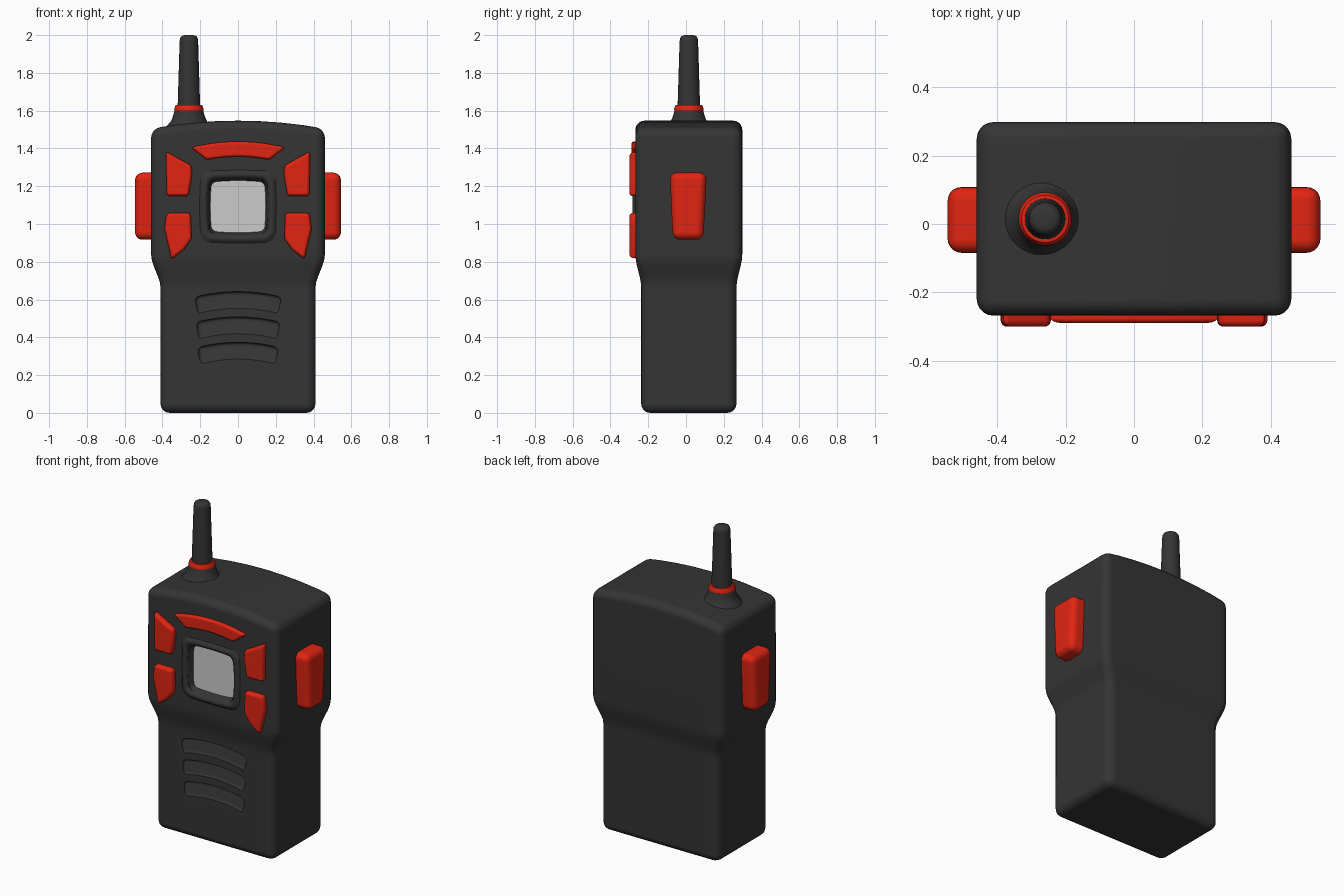
import bpy, bmesh, math

if "Cube" in bpy.data.objects:
    bpy.data.objects.remove(bpy.data.objects["Cube"])

def material(name, rgb):
    m = bpy.data.materials.new(name)
    m.diffuse_color = (*rgb, 1)
    m.use_nodes = True
    m.node_tree.nodes["Principled BSDF"].inputs["Base Color"].default_value = m.diffuse_color
    return m

DARK = material("dark_plastic", (0.035, 0.035, 0.035))
RED = material("red_plastic", (0.75, 0.018, 0.006))

def make(name, bm, mat=None):
    bmesh.ops.recalc_face_normals(bm, faces=bm.faces)
    me = bpy.data.meshes.new(name)
    bm.to_mesh(me)
    bm.free()
    ob = bpy.data.objects.new(name, me)
    bpy.context.collection.objects.link(ob)
    if mat:
        me.materials.append(mat)
    return ob

def bevel(ob, width, segments=4, angle=40):
    b = ob.modifiers.new("round", 'BEVEL')
    b.width, b.segments = width, segments
    b.limit_method, b.angle_limit = 'ANGLE', math.radians(angle)

def finish(ob, angle=40):
    # bake modifiers, then smooth
    dg = bpy.context.evaluated_depsgraph_get()
    me = bpy.data.meshes.new_from_object(ob.evaluated_get(dg))
    ob.modifiers.clear()
    ob.data = me
    bpy.ops.object.select_all(action='DESELECT')
    ob.select_set(True)
    bpy.context.view_layer.objects.active = ob
    bpy.ops.object.shade_smooth_by_angle(angle=math.radians(angle))
    w = ob.modifiers.new("normals", 'WEIGHTED_NORMAL')
    w.keep_sharp = True

def slab(name, outline, y0, y1, width, mat=None, segments=4):
    # x-z outline extruded from y0 (front) to y1
    bm = bmesh.new()
    a = [bm.verts.new((x, y0, z)) for x, z in outline]
    b = [bm.verts.new((x, y1, z)) for x, z in outline]
    bm.faces.new(a)
    bm.faces.new(b)
    n = len(a)
    for i in range(n):
        bm.faces.new((a[i], a[(i + 1) % n], b[(i + 1) % n], b[i]))
    ob = make(name, bm, mat)
    bevel(ob, width, segments)
    return ob

def mirror(ob, axis):
    m = ob.modifiers.new("mirror", 'MIRROR')
    m.use_axis = [i == axis for i in range(3)]

def lathe(name, profile, centre, mat, n=40):
    bm = bmesh.new()
    rings = [[bm.verts.new((centre[0] + r * math.cos(2 * math.pi * i / n),
                            centre[1] + r * math.sin(2 * math.pi * i / n), z))
              for i in range(n)] for r, z in profile]
    for p, q in zip(rings, rings[1:]):
        for i in range(n):
            bm.faces.new((p[i], p[(i + 1) % n], q[(i + 1) % n], q[i]))
    bm.faces.new(rings[0])
    bm.faces.new(rings[-1])
    finish(make(name, bm, mat))

def barrel(hw, hh, r, cz, bulge=0.012, n=6, side=6):
    # rounded rectangle with gently bowed sides
    pts = []
    for k, (sx, sz) in enumerate(((1, 1), (-1, 1), (-1, -1), (1, -1))):
        for i in range(n + 1):
            t = math.pi / 2 * (k + i / n)
            pts.append((sx * (hw - r) + r * math.cos(t), sz * (hh - r) + r * math.sin(t)))
        end, nx = pts[-1], ((-1, 1), (-1, -1), (1, -1), (1, 1))[k]
        t = math.pi / 2 * (k + 1)
        start = (nx[0] * (hw - r) + r * math.cos(t), nx[1] * (hh - r) + r * math.sin(t))
        for i in range(1, side):
            f = i / side
            pts.append((end[0] + (start[0] - end[0]) * f, end[1] + (start[1] - end[1]) * f))
    return [(x * (1 + bulge / hw * (1 - (z / hh) ** 2)),
             cz + z * (1 + bulge / hh * (1 - (x / hw) ** 2))) for x, z in pts]

# Body: sliced box, widened above the shoulder, with an arched top
CY = 0.015
bm = bmesh.new()
bmesh.ops.create_cube(bm, size=2)
def cut(co, no):
    bmesh.ops.bisect_plane(bm, geom=bm.verts[:] + bm.edges[:] + bm.faces[:],
                           plane_co=co, plane_no=no)
for x in (-0.75, -0.5, -0.25, 0, 0.25, 0.5, 0.75):
    cut((x, 0, 0), (1, 0, 0))
for z in (0.66, 0.69, 0.72, 0.75, 0.78, 0.81, 0.84):
    cut((0, 0, z / 0.75 - 1), (0, 0, 1))
for v in bm.verts:
    z = (v.co.z + 1) * 0.75
    t = min(max((z - 0.66) / 0.18, 0), 1)
    t = t * t * (3 - 2 * t)
    if z > 1.4:
        z = 1.505 + 0.042 * (1 - v.co.x ** 2)
    v.co = (v.co.x * (0.41 + 0.05 * t), CY + v.co.y * (0.252 + 0.031 * t), z)
body = make("body", bm, DARK)
bevel(body, 0.048, 5, 60)

# Cutters: screen pocket and three louvre grooves
SZ = 1.092
cutters = [slab("pocket_cutter", barrel(0.148, 0.142, 0.03, SZ), -0.4, -0.222, 0.002, segments=1)]
for top, hw in ((0.642, 0.228), (0.508, 0.221), (0.374, 0.213)):
    arch = [(hw * i / 8, top - 0.028 * (i / 8) ** 2) for i in range(-8, 9)]
    low = [(hw * 0.95 * i / 8, top - 0.095 - 0.028 * (i / 8) ** 2) for i in range(8, -9, -1)]
    g = slab("groove_cutter", arch + low, -0.3, -0.2, 0.022)
    for v in g.data.vertices:
        if v.co.y > -0.25:
            v.co.y = -0.208 if v.co.z > top - 0.06 else -0.232
    cutters.append(g)
for c in cutters:
    c.hide_render = True
    m = body.modifiers.new("cut", 'BOOLEAN')
    m.operation, m.solver, m.object = 'DIFFERENCE', 'EXACT', c
finish(body)
for c in cutters:
    bpy.data.objects.remove(c)

# Soft raised bezel around the screen
bm = bmesh.new()
loops = []
for hw, y, r in ((0.205, -0.262, 0.05), (0.192, -0.270, 0.045), (0.184, -0.279, 0.042),
                 (0.174, -0.283, 0.04), (0.163, -0.281, 0.036), (0.154, -0.272, 0.032),
                 (0.146, -0.255, 0.028), (0.136, -0.224, 0.024)):
    loops.append([bm.verts.new((x, y, z)) for x, z in barrel(hw, hw - 0.01, r, SZ, 0.008)])
for p, q in zip(loops, loops[1:]):
    for i in range(len(p)):
        bm.faces.new((p[i], p[(i + 1) % len(p)], q[(i + 1) % len(p)], q[i]))
bezel = make("screen_bezel", bm, DARK)
finish(bezel, 60)

# Screen
finish(slab("screen", barrel(0.142, 0.135, 0.025, SZ, 0.006), -0.236, -0.215, 0.004))

# Front buttons
arc_top = [(0.25 * i / 6, 1.437 - 0.032 * (i / 6) ** 2) for i in range(-6, 7)]
arc_low = [(0.165 * i / 6, 1.357 - 0.017 * (i / 6) ** 2) for i in range(6, -7, -1)]
finish(slab("top_button", arc_top + arc_low, -0.289, -0.24, 0.014, RED))
for name, outline in (
        ("upper_button", [(0.382, 1.385), (0.246, 1.31), (0.243, 1.26), (0.262, 1.148), (0.378, 1.148)]),
        ("lower_button", [(0.378, 1.058), (0.25, 1.058), (0.245, 0.925), (0.285, 0.865),
                          (0.352, 0.812), (0.39, 0.98)])):
    b = slab(name, outline, -0.3, -0.24, 0.018, RED)
    mirror(b, 0)
    finish(b)

# Side buttons, turned to face +x and mirrored
side = slab("side_button", [(-0.086, 1.272), (0.11, 1.272), (0.092, 0.917), (-0.07, 0.917)],
            -0.545, -0.40, 0.04, RED, 5)
mirror(side, 1)
side.rotation_euler.z = math.pi / 2
finish(side)

# Antenna: flared base, red ring, tapered rod
AT = (-0.26, CY)
lathe("antenna_base", [(0.13, 1.50), (0.112, 1.525), (0.098, 1.54), (0.088, 1.56),
                       (0.08, 1.585), (0.074, 1.61)], AT, DARK)
lathe("antenna_ring", [(0.07, 1.598), (0.077, 1.602), (0.078, 1.608), (0.073, 1.624),
                       (0.069, 1.63), (0.05, 1.632)], AT, RED)
lathe("antenna_rod", [(0.06, 1.60), (0.059, 1.64), (0.049, 1.965), (0.047, 1.982),
                      (0.041, 1.993), (0.03, 1.999), (0.012, 2.0)], AT, DARK)
